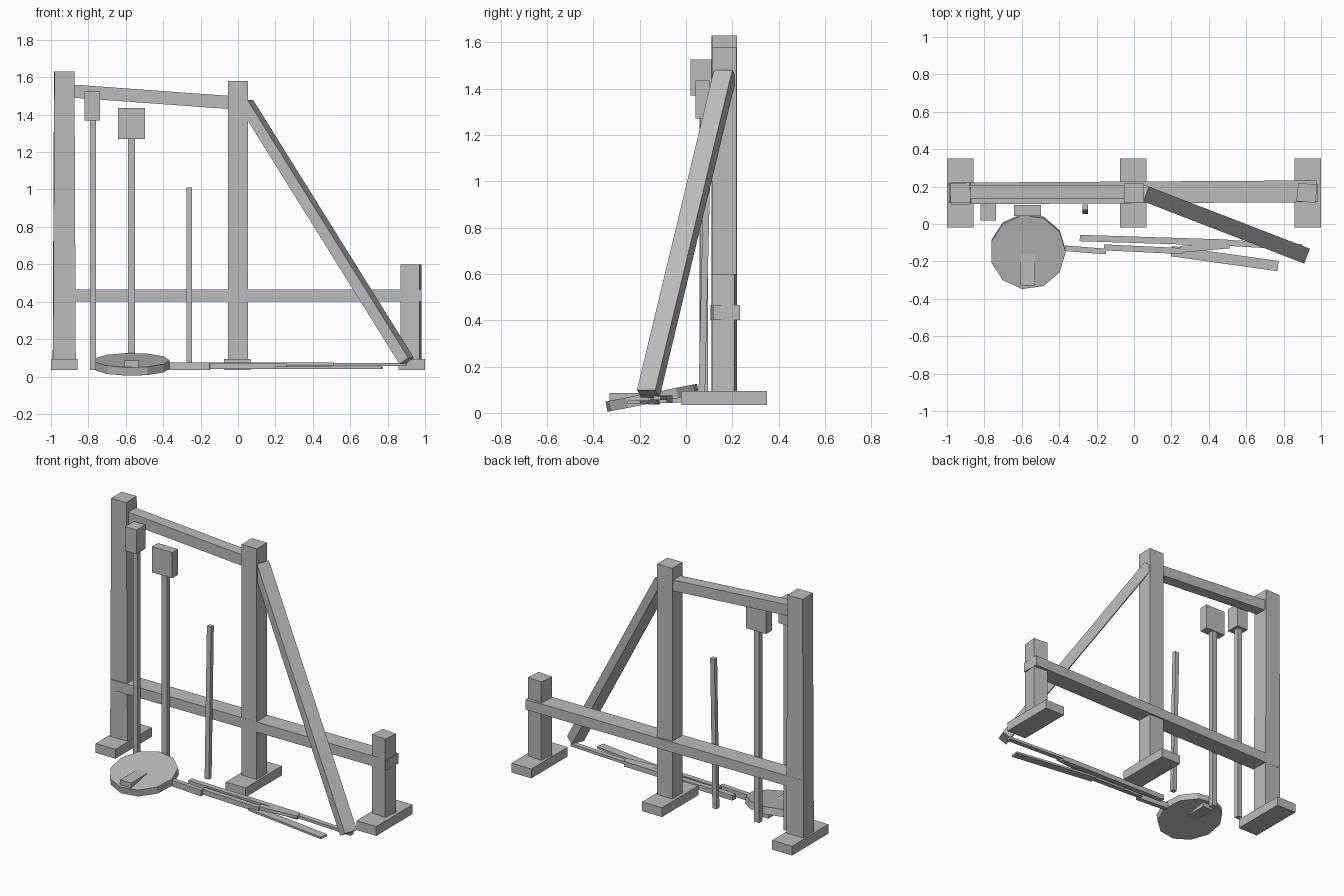
import bpy
import bmesh
import math
from mathutils import Vector, Matrix

if "Cube" in bpy.data.objects:
    bpy.data.objects.remove(bpy.data.objects["Cube"])

grey = bpy.data.materials.new("plain_grey")
grey.diffuse_color = (0.5, 0.5, 0.5, 1)
grey.use_nodes = True
grey.node_tree.nodes["Principled BSDF"].inputs["Base Color"].default_value = grey.diffuse_color


def finish(name, bm):
    bmesh.ops.recalc_face_normals(bm, faces=bm.faces)
    mesh = bpy.data.meshes.new(name)
    bm.to_mesh(mesh)
    bm.free()
    mesh.materials.append(grey)
    obj = bpy.data.objects.new(name, mesh)
    bpy.context.collection.objects.link(obj)
    return obj


def box(name, x, y, z, yaw=0, taper=1):
    """Box from three (low, high) ranges, optionally turned and tapered upward."""
    bm = bmesh.new()
    bmesh.ops.create_cube(bm, size=1)
    for v in bm.verts:
        if v.co.z > 0:
            v.co.x *= taper
    size = Matrix.Diagonal((x[1] - x[0], y[1] - y[0], z[1] - z[0], 1))
    centre = Vector((sum(x) / 2, sum(y) / 2, sum(z) / 2))
    turn = Matrix.Rotation(math.radians(yaw), 4, 'Z')
    bm.transform(Matrix.Translation(centre) @ turn @ size)
    return finish(name, bm)


def bar(name, start, end, width, height):
    """Square-ended timber between two points, width kept horizontal."""
    a, b = Vector(start), Vector(end)
    along = (b - a).normalized()
    ref = Vector((0, 0, 1)) if abs(along.z) < 0.95 else Vector((0, -1, 0))
    side = ref.cross(along).normalized()
    up = along.cross(side)
    rot = Matrix((along, side, up)).transposed().to_4x4()
    bm = bmesh.new()
    bmesh.ops.create_cube(bm, size=1)
    bm.transform(Matrix.Translation((a + b) / 2) @ rot
                 @ Matrix.Diagonal(((b - a).length, width, height, 1)))
    return finish(name, bm)


# Feet
for side, x in (("left", -0.93), ("middle", -0.003), ("right", 0.928)):
    box(side + "_foot", (x - 0.071, x + 0.071), (-0.02, 0.35), (0.035, 0.095))

# Posts
box("left_post", (-0.99, -0.868), (0.112, 0.22), (0.036, 1.63), 1, 0.88)
box("middle_post", (-0.054, 0.054), (0.112, 0.217), (0.036, 1.58))
box("right_post", (0.873, 0.975), (0.117, 0.215), (0.036, 0.60), -6)

# Rails and diagonal brace
bar("lower_rail", (-0.98, 0.163, 0.433), (0.98, 0.175, 0.433), 0.116, 0.066)
bar("upper_rail", (-0.90, 0.17, 1.527), (-0.04, 0.17, 1.465), 0.075, 0.07)
bar("diagonal_brace", (0.042, 0.169, 1.463), (0.902, -0.163, 0.083), 0.085, 0.06)

# Hammers and staff leaning against the rack
box("small_hammer_head", (-0.82, -0.737), (0.02, 0.11), (1.37, 1.525))
bar("small_hammer_handle", (-0.775, 0.075, 0.036), (-0.775, 0.075, 1.38), 0.032, 0.032)
box("large_hammer_head", (-0.642, -0.498), (0.042, 0.102), (1.27, 1.435))
bar("large_hammer_handle", (-0.569, 0.078, 0.036), (-0.569, 0.078, 1.28), 0.038, 0.034)
bar("leaning_staff", (-0.26, 0.067, 0.036), (-0.26, 0.09, 1.01), 0.03, 0.028)

# Round shield lying tilted on a grip block
bm = bmesh.new()
bmesh.ops.create_cone(bm, cap_ends=True, segments=11, radius1=0.203, radius2=0.203, depth=0.045)
bm.transform(Matrix.Translation((-0.568, -0.146, 0.065))
             @ Matrix.Rotation(math.radians(11), 4, 'X')
             @ Matrix.Rotation(math.radians(8), 4, 'Z'))
finish("round_shield", bm)
box("shield_grip", (-0.608, -0.53), (-0.33, 0.03), (0.045, 0.085))

# Long tools lying on the ground: start, end, width, bottom, top
ground_tools = {
    "first_grip": ((-0.37, -0.13), (-0.15, -0.147), 0.03, 0.036, 0.075),
    "first_shaft": ((-0.16, -0.125), (0.26, -0.145), 0.032, 0.04, 0.072),
    "first_blade": ((0.20, -0.145), (0.77, -0.225), 0.055, 0.04, 0.053),
    "second_shaft": ((-0.29, -0.075), (0.50, -0.10), 0.034, 0.042, 0.075),
    "second_guard": ((0.25, -0.135), (0.51, -0.112), 0.036, 0.055, 0.075),
    "second_blade": ((0.49, -0.10), (0.90, -0.125), 0.032, 0.055, 0.072),
}
for name, (a, b, w, z0, z1) in ground_tools.items():
    zc = (z0 + z1) / 2
    bar(name, (*a, zc), (*b, zc), w, z1 - z0)
